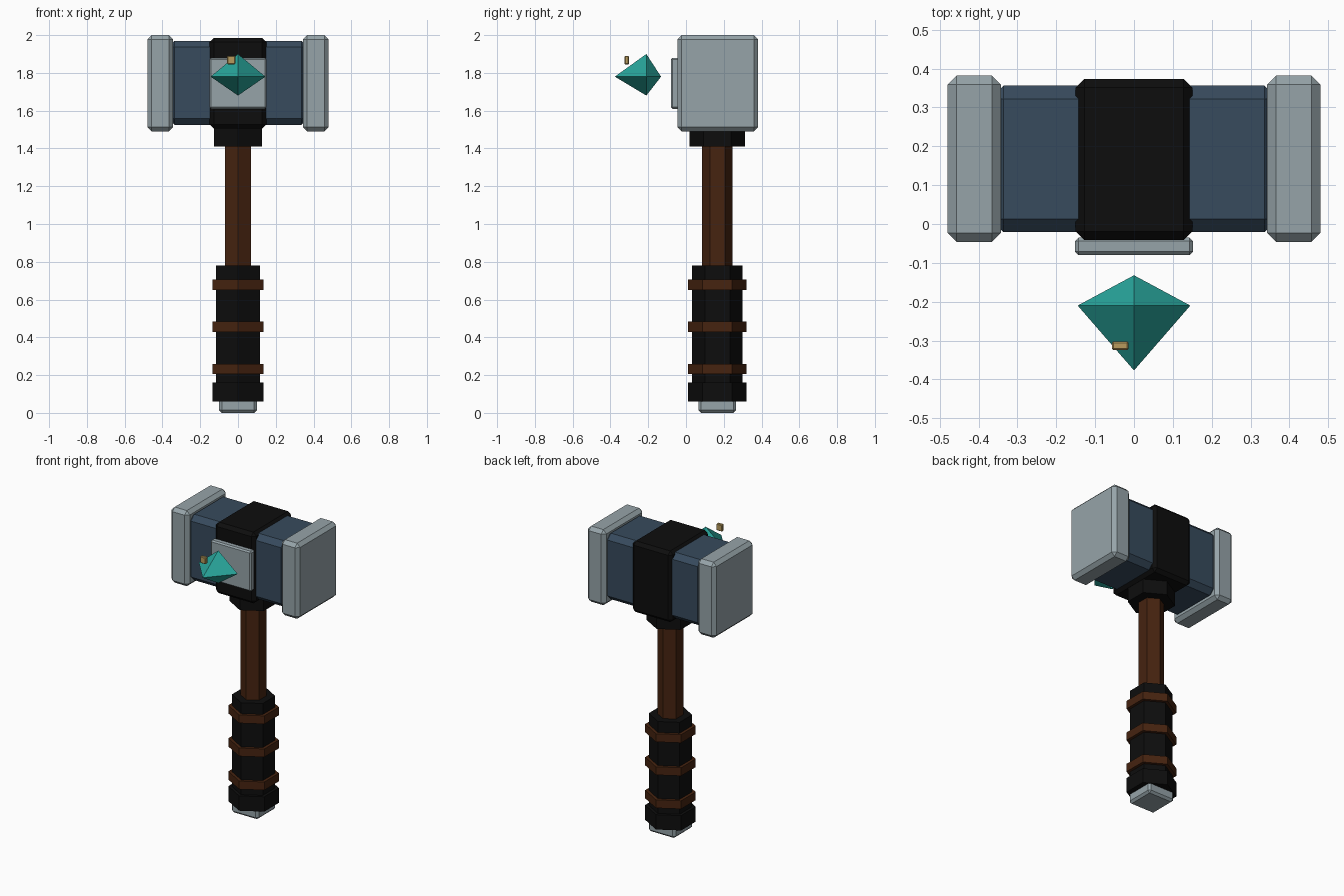
import bpy
import bmesh
from math import cos, pi, sin
from mathutils import Vector

if "Cube" in bpy.data.objects:
    bpy.data.objects.remove(bpy.data.objects["Cube"])

AXIS_Y = 0.166  # centre line of the handle and head


def material(name, r, g, b):
    mat = bpy.data.materials.new(name)
    mat.use_nodes = True
    mat.diffuse_color = (r, g, b, 1)
    shader = next(n for n in mat.node_tree.nodes if n.type == "BSDF_PRINCIPLED")
    shader.inputs["Base Color"].default_value = (r, g, b, 1)
    return mat


steel = material("pale_steel", 0.305, 0.371, 0.397)
blue = material("slate_blue", 0.038, 0.069, 0.109)
wood = material("brown_wood", 0.061, 0.017, 0.005)
black = material("black_leather", 0.004, 0.004, 0.004)
teal = material("teal_crystal", 0.021, 0.376, 0.328)
gold = material("dull_gold", 0.48, 0.33, 0.11)


def finish(name, bm, mat):
    bmesh.ops.recalc_face_normals(bm, faces=bm.faces[:])
    mesh = bpy.data.meshes.new(name)
    bm.to_mesh(mesh)
    bm.free()
    mesh.materials.append(mat)
    obj = bpy.data.objects.new(name, mesh)
    bpy.context.collection.objects.link(obj)


def box(name, low, high, mat, chamfer):
    """Chamfered box between two corners."""
    low, high = Vector(low), Vector(high)
    bm = bmesh.new()
    bmesh.ops.create_cube(bm, size=1)
    bmesh.ops.scale(bm, vec=high - low, verts=bm.verts[:])
    bmesh.ops.translate(bm, vec=(low + high) / 2, verts=bm.verts[:])
    bmesh.ops.bevel(bm, geom=bm.edges[:], offset=chamfer, segments=1,
                    profile=0.5, affect="EDGES", clamp_overlap=True)
    finish(name, bm, mat)


def hex_prism(name, radius, z0, z1, mat):
    """Upright six-sided prism with corners pointing front and back."""
    bm = bmesh.new()
    angles = [i * pi / 3 for i in range(6)]
    lower, upper = ([bm.verts.new((radius * sin(a), AXIS_Y + radius * cos(a), z))
                     for a in angles] for z in (z0, z1))
    bm.faces.new(lower)
    bm.faces.new(upper)
    for i in range(6):
        bm.faces.new((lower[i - 1], lower[i], upper[i], upper[i - 1]))
    finish(name, bm, mat)


# Handle, grip and wrappings
hex_prism("handle", 0.08, 0.7, 1.55, wood)
hex_prism("grip", 0.133, 0.1, 0.78, black)
hex_prism("grip_base", 0.155, 0.06, 0.16, black)
for i in range(3):
    z = 0.205 + i * 0.223
    hex_prism(f"grip_ring_{i + 1}", 0.155, z, z + 0.055, wood)
hex_prism("head_collar", 0.147, 1.41, 1.56, black)
box("pommel", (-0.1, 0.066, 0), (0.1, 0.266, 0.08), steel, 0.014)

# Head
box("head_core", (-0.37, -0.021, 1.525), (0.37, 0.356, 1.97), blue, 0.034)
box("centre_strap", (-0.15, -0.041, 1.505), (0.15, 0.373, 1.985), black, 0.022)
box("front_plate", (-0.152, -0.08, 1.61), (0.152, -0.035, 1.88), steel, 0.009)
for side, x0, x1 in (("left", 0.343, 0.48), ("right", -0.48, -0.343)):
    box(f"{side}_end_cap", (x0, -0.046, 1.49), (x1, 0.382, 2), steel, 0.023)

# Floating crystal: four-sided bipyramid
bm = bmesh.new()
top, bottom = bm.verts.new((0, -0.21, 1.9)), bm.verts.new((0, -0.21, 1.68))
ring = [bm.verts.new((x, y, 1.78)) for x, y in
        ((0.145, -0.21), (0, -0.132), (-0.145, -0.21), (0, -0.377))]
for a, b in zip(ring, ring[1:] + ring[:1]):
    bm.faces.new((a, b, top))
    bm.faces.new((b, a, bottom))
finish("crystal", bm, teal)

# Small floating bead
box("gold_bead", (-0.057, -0.325, 1.845), (-0.014, -0.302, 1.89), gold, 0.004)
